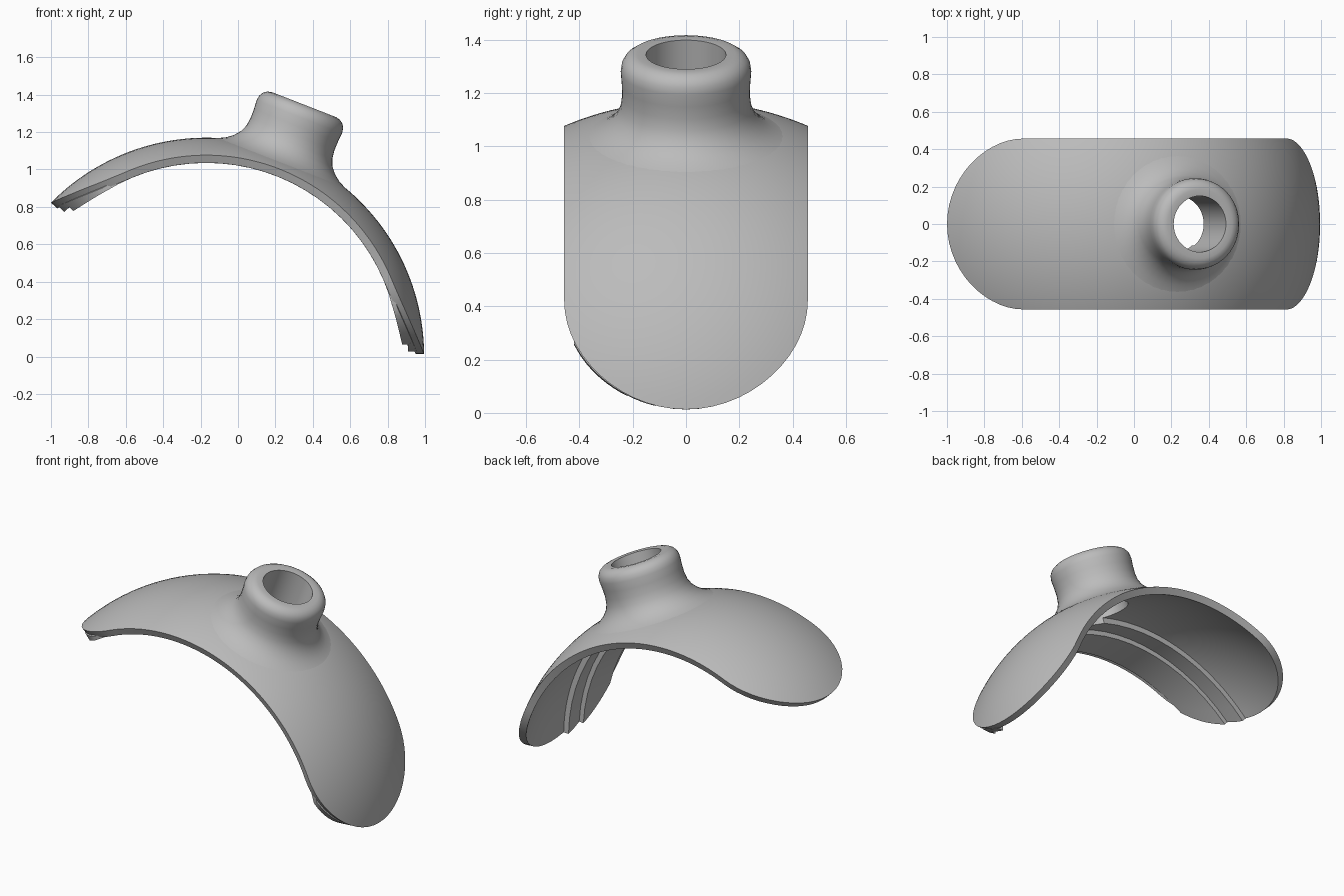
import bpy, bmesh, math
from mathutils import Vector, Matrix

cube = bpy.data.objects.get("Cube")
if cube:
    bpy.data.objects.remove(cube)

C = Vector((-0.17, 0, 0.005))      # centre of the spherical shell
R_OUT, R_IN = 1.165, 1.12          # shell radii
HALF = 0.457                       # half width of the strap
A0, A1 = 0.4, 135.4                # end angles in the xz plane, from +x
END = 22.5                         # how far the rounded ends run, degrees
TILT = math.radians(21.3)          # lean of the neck towards +x

grey = bpy.data.materials.new("plain_grey")
grey.use_nodes = True
grey.diffuse_color = (0.5, 0.5, 0.5, 1)
grey.node_tree.nodes["Principled BSDF"].inputs["Base Color"].default_value = (0.5, 0.5, 0.5, 1)


def finish(bm, name):
    bmesh.ops.remove_doubles(bm, verts=bm.verts, dist=1e-5)
    bmesh.ops.recalc_face_normals(bm, faces=bm.faces)
    me = bpy.data.meshes.new(name)
    bm.to_mesh(me)
    bm.free()
    me.materials.append(grey)
    ob = bpy.data.objects.new(name, me)
    bpy.context.collection.objects.link(ob)
    return ob


def activate(ob):
    bpy.ops.object.select_all(action='DESELECT')
    ob.select_set(True)
    bpy.context.view_layer.objects.active = ob


def span(y):
    """Angle range of the strap at y, with rounded ends."""
    cut = END * (1 - math.sqrt(max(0, 1 - (y / HALF) ** 2)))
    return math.radians(A0 + cut), math.radians(A1 - cut)


def solid_band(name, ys, upper, lower, n):
    """Closed band swept around C; upper and lower give (y, radius) for each y."""
    bm = bmesh.new()
    layers = []
    for func in (upper, lower):
        rows = []
        for y in ys:
            a, b = span(y)
            yy, r = func(y)
            rows.append([bm.verts.new(C + Vector((r * math.cos(a + (b - a) * i / n), yy,
                                                  r * math.sin(a + (b - a) * i / n))))
                         for i in range(n + 1)])
        layers.append(rows)
    up, lo = layers
    m = len(ys) - 1
    for rows in layers:
        for j in range(m):
            for i in range(n):
                bm.faces.new((rows[j][i], rows[j][i + 1], rows[j + 1][i + 1], rows[j + 1][i]))
    for j in (0, m):
        for i in range(n):
            bm.faces.new((up[j][i], up[j][i + 1], lo[j][i + 1], lo[j][i]))
    for i in (0, n):
        for j in range(m):
            bm.faces.new((up[j][i], up[j + 1][i], lo[j + 1][i], lo[j][i]))
    return finish(bm, name)


def sphere_at(radius):
    k = radius / R_OUT
    return lambda y: (y * k, k * math.sqrt(R_OUT ** 2 - y ** 2))


def lathe(name, profile, steps):
    """Closed ring turned around the leaning neck axis."""
    bm = bmesh.new()
    vs = [bm.verts.new((r, 0, h)) for r, h in profile]
    es = [bm.edges.new((vs[i], vs[(i + 1) % len(vs)])) for i in range(len(vs))]
    bmesh.ops.spin(bm, geom=vs + es, cent=(0, 0, 0), axis=(0, 0, 1),
                   angle=2 * math.pi, steps=steps)
    bmesh.ops.transform(bm, matrix=Matrix.Translation(C) @ Matrix.Rotation(TILT, 4, 'Y'),
                        verts=bm.verts)
    return finish(bm, name)


# Curved saddle shell, rows packed closer near the rounded ends
ys = [HALF * math.sin(math.pi / 2 * (j / 14 - 1)) for j in range(29)]
shell = solid_band("saddle_shell", ys, sphere_at(R_OUT), sphere_at(R_IN), 72)

# Two stepped ledges under one side of the shell
under = sphere_at(R_IN + 0.01)
step_outer = [-0.22 - 0.2 * j / 8 for j in range(9)]
step_inner = [-0.115 - 0.115 * j / 4 for j in range(5)]
ledge_inner = solid_band("inner_ledge", step_inner, lambda y: (y, under(y)[1]),
                         lambda y: (y, 1.08), 24)
ledge_outer = solid_band("outer_ledge", step_outer, lambda y: (y, under(y)[1]),
                         lambda y: (y, 1.05 - 0.1 * (-y - 0.22)), 24)

# Flared neck with a rounded lip
neck = lathe("neck", [
    (0.15, 1.115), (0.15, 1.437), (0.185, 1.44), (0.208, 1.434), (0.228, 1.42), (0.241, 1.398),
    (0.245, 1.37), (0.241, 1.32), (0.24, 1.27), (0.246, 1.225), (0.262, 1.187), (0.29, 1.153),
    (0.325, 1.126), (0.365, 1.106), (0.41, 1.087), (0.41, 1.07)], 48)

# Bore the neck hole through the shell and ledges
bm = bmesh.new()
bmesh.ops.create_cone(bm, cap_ends=True, segments=48, radius1=0.15, radius2=0.15, depth=0.6)
bmesh.ops.transform(bm, matrix=Matrix.Translation(C) @ Matrix.Rotation(TILT, 4, 'Y')
                    @ Matrix.Translation((0, 0, 1.12)), verts=bm.verts)
cutter = finish(bm, "bore_cutter")
cutter.hide_render = True
for ob in (shell, ledge_inner):
    activate(ob)
    mod = ob.modifiers.new("bore", 'BOOLEAN')
    mod.operation = 'DIFFERENCE'
    mod.solver = 'EXACT'
    mod.object = cutter
    bpy.ops.object.modifier_apply(modifier=mod.name)
bpy.data.objects.remove(cutter)

# Smooth shading with crisp rims
for ob in (shell, neck, ledge_inner, ledge_outer):
    activate(ob)
    bpy.ops.object.shade_smooth_by_angle(angle=math.radians(35))
